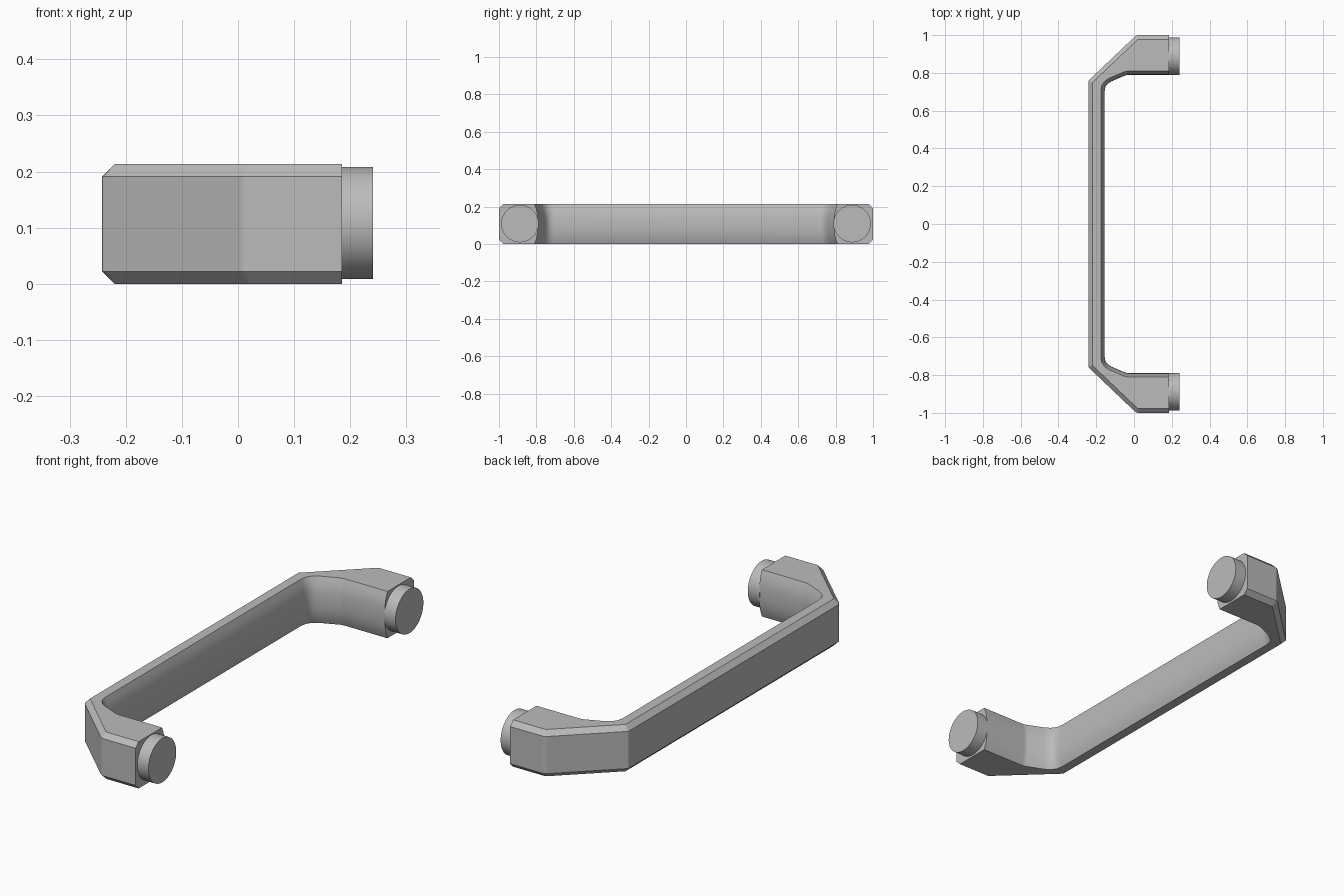
import bpy, bmesh, math
from mathutils import Vector, Matrix

if "Cube" in bpy.data.objects:
    bpy.data.objects.remove(bpy.data.objects["Cube"])

HEIGHT = 0.213
CHAMFER = 0.022
BULGE = 0.02

metal = bpy.data.materials.new("satin grey")
metal.use_nodes = True
grey = (0.5, 0.5, 0.5, 1)
metal.diffuse_color = grey
metal.node_tree.nodes["Principled BSDF"].inputs["Base Color"].default_value = grey


def make_object(name, bm):
    bmesh.ops.recalc_face_normals(bm, faces=bm.faces[:])
    mesh = bpy.data.meshes.new(name)
    bm.to_mesh(mesh)
    bm.free()
    mesh.materials.append(metal)
    obj = bpy.data.objects.new(name, mesh)
    bpy.context.collection.objects.link(obj)
    bpy.ops.object.select_all(action='DESELECT')
    obj.select_set(True)
    bpy.context.view_layer.objects.active = obj
    bpy.ops.object.shade_smooth_by_angle(angle=math.radians(28))
    return obj


def mirrored(half):
    return [Vector(p) for p in half] + [Vector((x, -y)) for x, y in reversed(half)]


def offset(path, dist):
    """Shift an open path sideways by dist with mitred corners."""
    result = []
    for i, p in enumerate(path):
        before = (p - path[i - 1]).normalized() if i else None
        after = (path[i + 1] - p).normalized() if i < len(path) - 1 else None
        a, b = before or after, after or before
        na, nb = Vector((-a.y, a.x)), Vector((-b.y, b.x))
        result.append(p + (na + nb) * dist / (1 + na.dot(nb)))
    return result


# Outer and inner edges of one half of the handle, from the leg end to the bar
outer = mirrored([(0.185, 1), (0.022, 1), (0.011, 0.997), (0.002, 0.99),
                  (-0.236, 0.764), (-0.241, 0.757), (-0.242, 0.746)])
inner = mirrored([(0.185, 0.79), (-0.03, 0.79), (-0.045, 0.787), (-0.12, 0.755),
                  (-0.14, 0.742), (-0.152, 0.725), (-0.156, 0.70)])

# Cross-section: chamfered outside, gently bulging inside
rails = [(offset(outer, d), z) for d, z in
         ((CHAMFER, 0), (0, CHAMFER), (0, HEIGHT - CHAMFER), (CHAMFER, HEIGHT))]
STEPS = 10
for k in range(STEPS + 1):
    t = 1 - 2 * k / STEPS
    rails.append((offset(inner, -BULGE * abs(t) ** 2.5), HEIGHT * (1 + t) / 2))

# Handle body lofted along the rails
bm = bmesh.new()
rings = [[bm.verts.new((path[i].x, path[i].y, z)) for path, z in rails]
         for i in range(len(outer))]
for r, s in zip(rings, rings[1:]):
    for j in range(len(r)):
        k = (j + 1) % len(r)
        bm.faces.new((r[j], r[k], s[k], s[j]))
bm.faces.new(rings[0])
bm.faces.new(rings[-1])
body = make_object("handle_body", bm)
body.modifiers.new("Weighted normals", 'WEIGHTED_NORMAL').keep_sharp = True

# Round mounting feet on the leg ends
for name, side in (("back_foot", 1), ("front_foot", -1)):
    bm = bmesh.new()
    place = Matrix.Translation((0.211, side * 0.888, HEIGHT / 2 + 0.002)) @ Matrix.Rotation(math.pi / 2, 4, 'Y')
    bmesh.ops.create_cone(bm, cap_ends=True, segments=64, radius1=0.1, radius2=0.1,
                          depth=0.06, matrix=place)
    make_object(name, bm)
